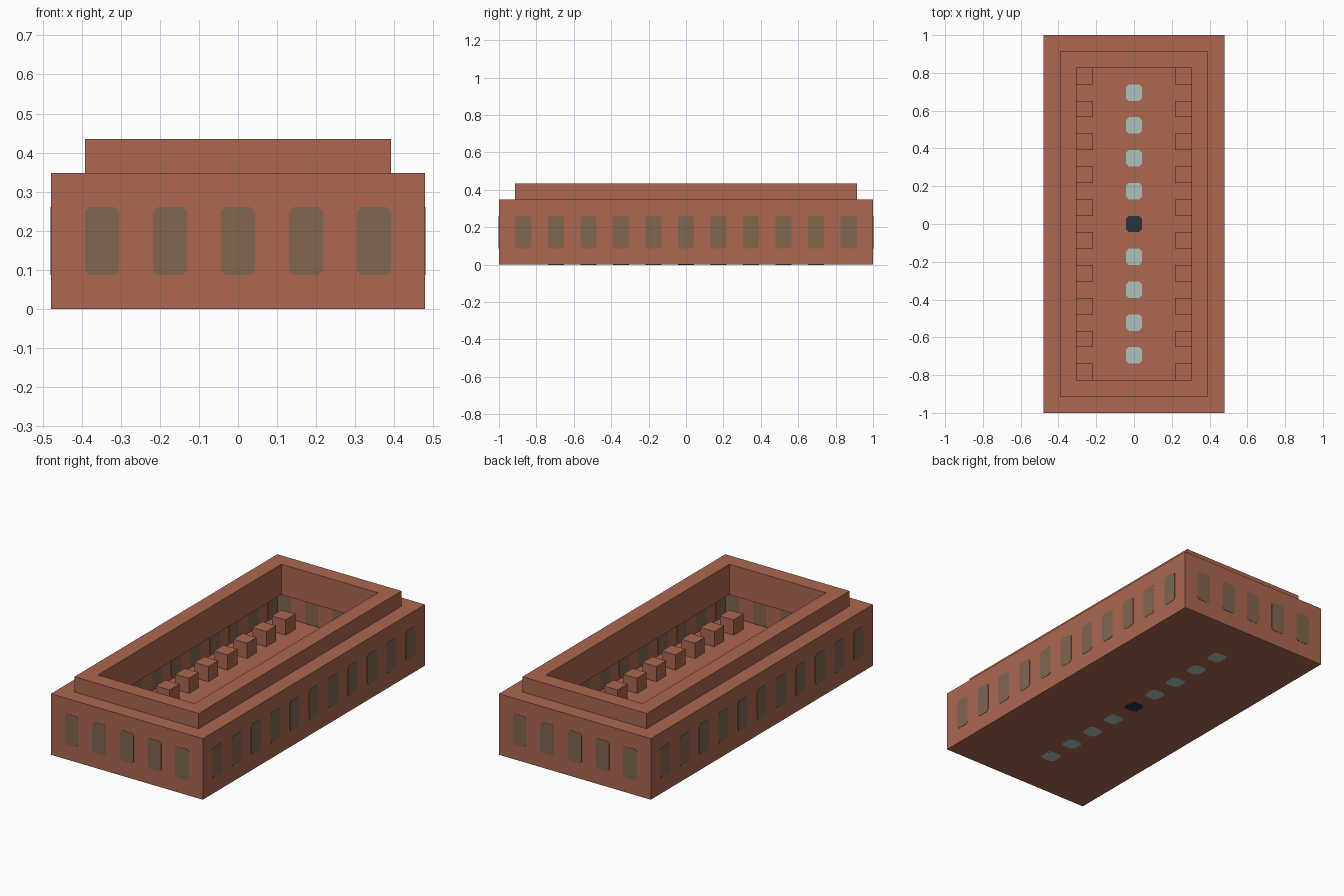
import bpy, bmesh
from mathutils import Matrix, Vector
from math import pi

cube = bpy.data.objects.get("Cube")
if cube:
    bpy.data.objects.remove(cube, do_unlink=True)

U = 2 / 23          # module: the model is 11 x 23 x 5 units
SKIN = 0.003        # thickness of pane plates


def material(name, srgb):
    lin = [((c / 255 + 0.055) / 1.055) ** 2.4 for c in srgb] + [1]
    m = bpy.data.materials.new(name)
    m.use_nodes = True
    m.diffuse_color = lin
    m.node_tree.nodes["Principled BSDF"].inputs["Base Color"].default_value = lin
    return m


brick = material("brick red", (172, 103, 80))
pane = material("olive brown pane", (129, 102, 80))
pale = material("pale grey green", (174, 194, 189))
dark = material("dark slate", (42, 50, 62))


def finish(name, bm, mat):
    bmesh.ops.recalc_face_normals(bm, faces=bm.faces)
    me = bpy.data.meshes.new(name)
    bm.to_mesh(me)
    bm.free()
    me.materials.append(mat)
    ob = bpy.data.objects.new(name, me)
    bpy.context.collection.objects.link(ob)
    return ob


def add_plate(bm, centre, width, height, cut, rot):
    """Thin chamfered-corner plate, facing along the rotated z axis."""
    w, h = width / 2, height / 2
    corners = [(w, h - cut), (w - cut, h), (cut - w, h), (-w, h - cut),
               (-w, cut - h), (cut - w, -h), (w - cut, -h), (w, cut - h)]
    mat = Matrix.Translation(centre) @ rot
    face = bm.faces.new([bm.verts.new(mat @ Vector((x, y, -SKIN / 2))) for x, y in corners])
    ext = bmesh.ops.extrude_face_region(bm, geom=[face], use_keep_orig=True)
    verts = [v for v in ext["geom"] if isinstance(v, bmesh.types.BMVert)]
    bmesh.ops.translate(bm, verts=verts, vec=rot @ Vector((0, 0, SKIN)))


# Hollow shell: rectangular rings from the base, over the raised rim, down to the floor
rings = [(5.5, 11.5, 0), (5.5, 11.5, 4), (4.5, 10.5, 4), (4.5, 10.5, 5),
         (3.5, 9.5, 5), (3.5, 9.5, 3), (4.5, 10.5, 3), (4.5, 10.5, 1)]
bm = bmesh.new()
loops = [[bm.verts.new((sx * x * U, sy * y * U, z * U))
          for sx, sy in ((-1, -1), (1, -1), (1, 1), (-1, 1))] for x, y, z in rings]
for a, b in zip(loops, loops[1:]):
    for i in range(4):
        j = (i + 1) % 4
        bm.faces.new((a[i], a[j], b[j], b[i]))
bm.faces.new(loops[0])
bm.faces.new(loops[-1])
finish("hollow_shell", bm, brick)

# Two rows of seat blocks on the floor
for side, sx in (("left", 1), ("right", -1)):
    bm = bmesh.new()
    for y in range(-9, 10, 2):
        bmesh.ops.create_cube(bm, size=U, matrix=Matrix.Translation((sx * 3 * U, y * U, 1.5 * U)))
    finish(side + "_seat_blocks", bm, brick)

# Window panes on the outer and inner wall faces
upright = Matrix.Rotation(pi / 2, 4, 'X')
sideways = Matrix.Rotation(pi / 2, 4, 'Z') @ upright
for layer, hx, hy in (("outer", 5.5, 11.5), ("inner", 4.5, 10.5)):
    bm = bmesh.new()
    for s in (-1, 1):
        for k in range(-2, 3):
            add_plate(bm, Vector((2 * k, s * hy, 2)) * U, U, 2 * U, 0.012, upright)
        for k in range(-5, 6):
            add_plate(bm, Vector((s * hx, 2 * k, 2)) * U, U, 2 * U, 0.012, sideways)
    finish(layer + "_window_panes", bm, pane)

# Row of floor lights, showing on the floor and on the underside
for name, mat, spots in (("floor_lights", pale, [k for k in range(-4, 5) if k]),
                         ("centre_floor_plate", dark, [0])):
    bm = bmesh.new()
    for k in spots:
        for z in (0.001, U):
            add_plate(bm, Vector((0, 2 * k * U, z)), U, U, 0.016, Matrix())
    finish(name, bm, mat)
